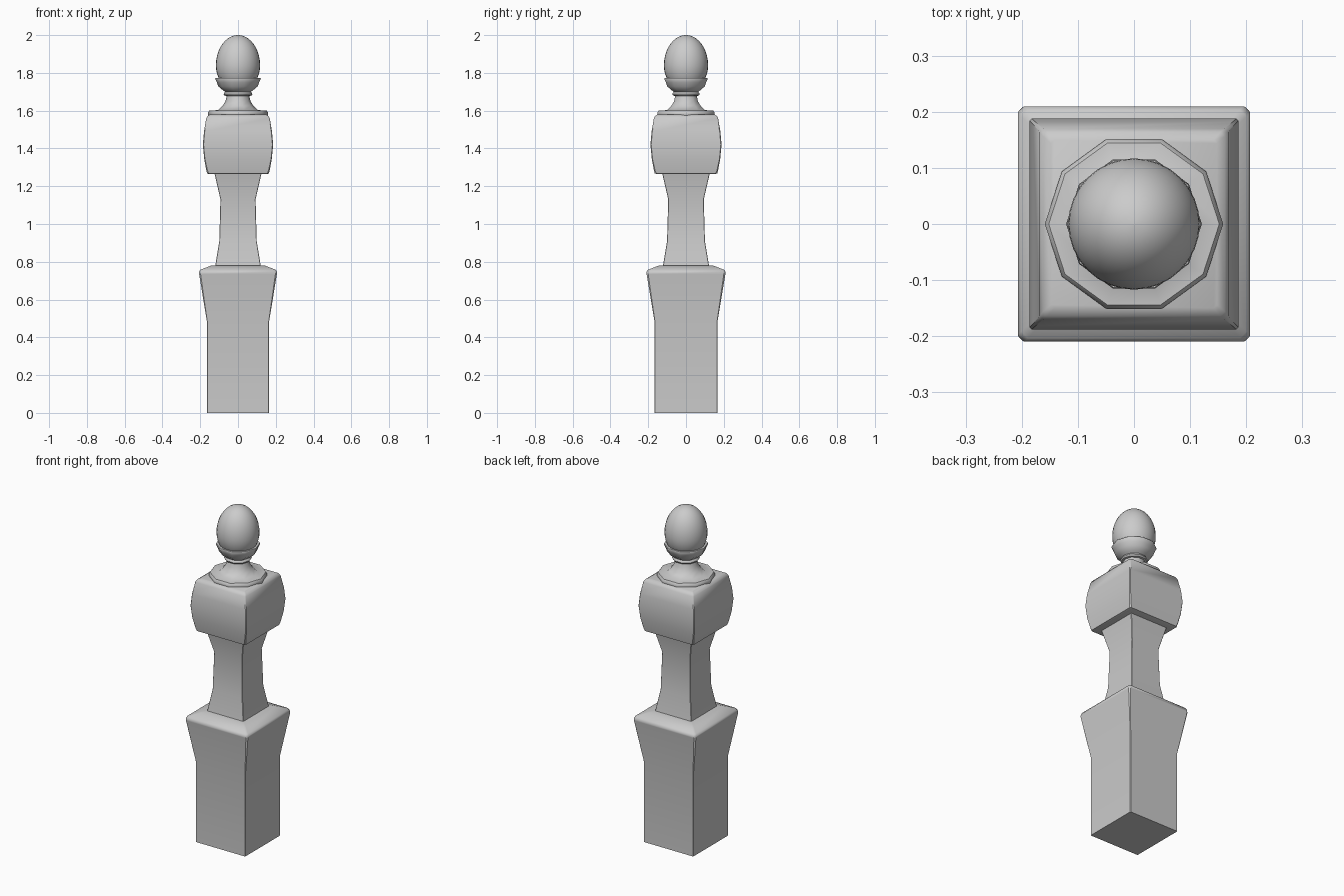
import bpy, bmesh, math

if "Cube" in bpy.data.objects:
    bpy.data.objects.remove(bpy.data.objects["Cube"])


def loft(name, rings, angle=40):
    """Skin a stack of equal-length rings of points, capping both ends."""
    bm = bmesh.new()
    rows = [[bm.verts.new(p) for p in ring] for ring in rings]
    n = len(rows[0])
    for a, b in zip(rows, rows[1:]):
        for i in range(n):
            j = (i + 1) % n
            bm.faces.new((a[i], a[j], b[j], b[i]))
    bm.faces.new(rows[0][::-1])
    bm.faces.new(rows[-1])
    bmesh.ops.recalc_face_normals(bm, faces=bm.faces)
    me = bpy.data.meshes.new(name)
    bm.to_mesh(me)
    bm.free()
    ob = bpy.data.objects.new(name, me)
    bpy.context.collection.objects.link(ob)
    bpy.ops.object.select_all(action='DESELECT')
    ob.select_set(True)
    bpy.context.view_layer.objects.active = ob
    bpy.ops.object.shade_smooth_by_angle(angle=math.radians(angle))
    return ob


def square(r, z, c):
    """Square section of half width r with corners cut by c."""
    s = 1.012  # slightly deeper than wide
    k = r - c
    pts = [(r, -k), (r, k), (k, r), (-k, r), (-r, k), (-r, -k), (-k, -r), (k, -r)]
    return [(x, y * s, z) for x, y in pts]


def turned(name, profile, sides, angle=50):
    rings = [[(r * math.cos(2 * math.pi * i / sides),
               r * math.sin(2 * math.pi * i / sides), z) for i in range(sides)]
             for r, z in profile]
    return loft(name, rings, angle)


# square post foot, flaring to a bevelled shoulder
loft("post_base", [square(*p) for p in [
    (0.164, 0, 0.002), (0.164, 0.48, 0.002), (0.206, 0.735, 0.008),
    (0.207, 0.745, 0.012), (0.201, 0.757, 0.012), (0.145, 0.779, 0.006),
    (0.115, 0.782, 0.004)]])

# waisted square shaft
loft("shaft", [square(*p) for p in [
    (0.121, 0.775, 0.002), (0.099, 0.91, 0.002),
    (0.093, 1.13, 0.002), (0.126, 1.275, 0.002)]])

# bulging square block
loft("block", [square(*p) for p in [
    (0.152, 1.264, 0.006), (0.164, 1.268, 0.008), (0.168, 1.285, 0.006),
    (0.179, 1.345, 0.004), (0.186, 1.42, 0.004), (0.180, 1.49, 0.004),
    (0.168, 1.56, 0.006), (0.162, 1.572, 0.008), (0.148, 1.58, 0.006)]])

# ten-sided turned collar and cup
turned("finial_stem", [
    (0.150, 1.565), (0.159, 1.573), (0.159, 1.59), (0.152, 1.60),
    (0.106, 1.603), (0.082, 1.625), (0.066, 1.65), (0.060, 1.678),
    (0.072, 1.680), (0.076, 1.688), (0.072, 1.696), (0.068, 1.70),
    (0.080, 1.708), (0.104, 1.728), (0.112, 1.75), (0.121, 1.768),
    (0.119, 1.774), (0.100, 1.772)], 10)

# egg-shaped knob seated in the cup
N = 20
egg = []
for i in range(N + 1):
    t = math.pi * (i / N - 0.5)
    h = 0.16 if t > 0 else 0.14
    egg.append((max(0.117 * math.cos(t), 0.001), 1.84 + h * math.sin(t)))
turned("egg_knob", egg, 32)
